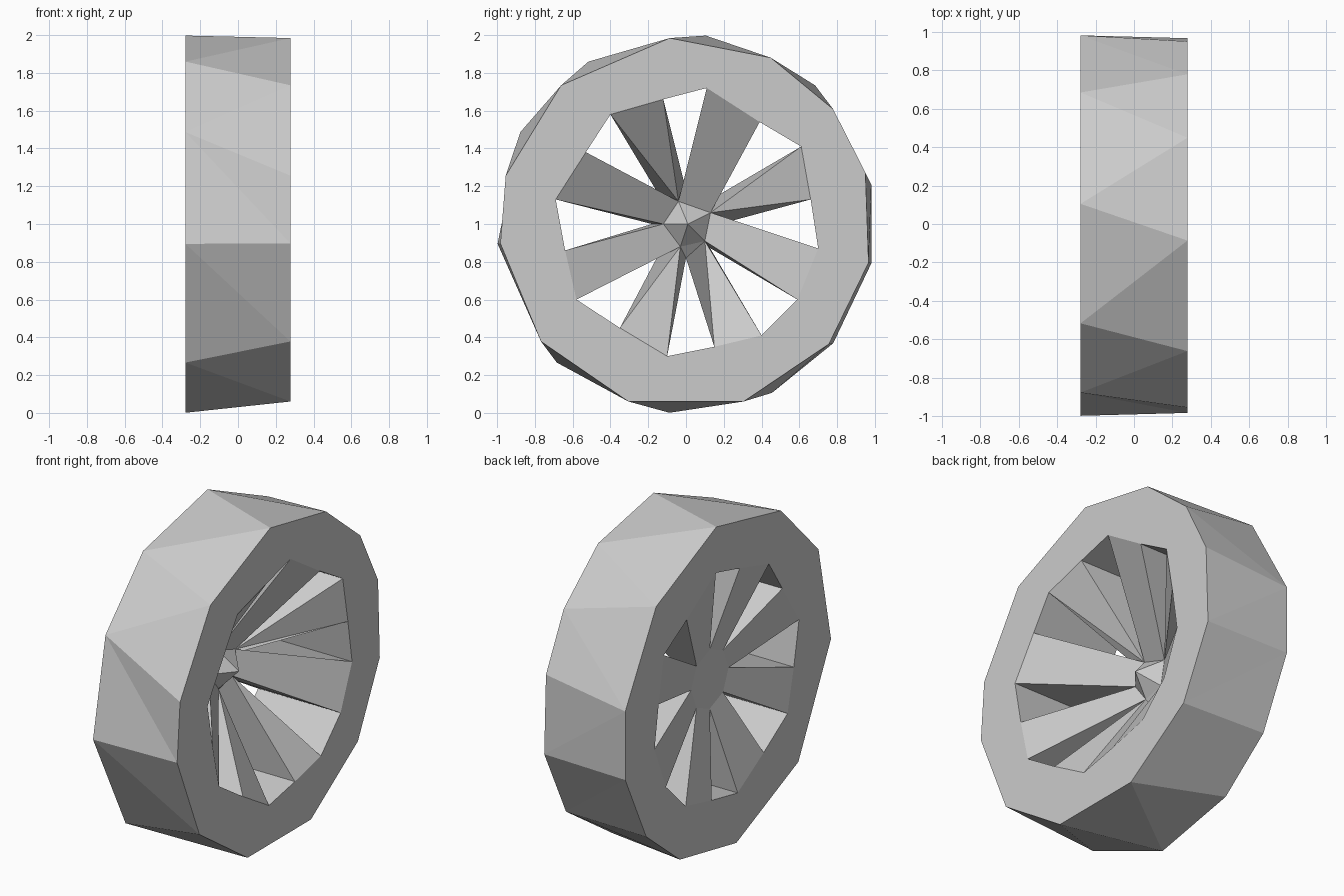
import bpy
import bmesh
from math import atan2, cos, radians, sin, tau
from mathutils import Vector

if "Cube" in bpy.data.objects:
    bpy.data.objects.remove(bpy.data.objects["Cube"], do_unlink=True)

HALF_WIDTH = 0.278
SPOKES = 8

grey = bpy.data.materials.new("plain_grey")
grey.use_nodes = True
grey.diffuse_color = (0.6, 0.6, 0.6, 1)
grey.node_tree.nodes["Principled BSDF"].inputs["Base Color"].default_value = grey.diffuse_color


def point(x, pair):
    """Place a (y, height above axle) pair on the plane at x."""
    return Vector((x, pair[0], pair[1] + 1))


def polar(x, radius, degrees):
    a = radians(degrees)
    return point(x, (radius * cos(a), radius * sin(a)))


def angle(v):
    return atan2(v.z - 1, v.y) % tau


def stitch(loop_a, loop_b):
    """Triangles joining two closed loops that run round the axle."""
    a, b = sorted(loop_a, key=angle), sorted(loop_b, key=angle)
    i = j = 0
    faces = []
    while i < len(a) or j < len(b):
        next_a = angle(a[i]) if i < len(a) else tau
        next_b = angle(b[j]) if j < len(b) else tau
        if i < len(a) and next_a <= next_b:
            faces.append((a[i - 1], a[i], b[j - 1]))
            i += 1
        else:
            faces.append((a[i - 1], b[j], b[j - 1]))
            j += 1
    return faces


def make_part(name, faces, joins):
    """Build a closed shell, orient it, then drop the faces hidden in joins."""
    bm = bmesh.new()
    verts = {}

    def add(corners):
        ring = []
        for co in corners:
            key = tuple(round(c, 4) for c in co)
            if key not in verts:
                verts[key] = bm.verts.new(co)
            if verts[key] not in ring:
                ring.append(verts[key])
        return bm.faces.new(ring) if len(ring) > 2 else None

    for face in faces:
        add(face)
    hidden = [add(face) for face in joins]
    bmesh.ops.recalc_face_normals(bm, faces=bm.faces)
    bmesh.ops.delete(bm, geom=hidden, context="FACES_ONLY")
    mesh = bpy.data.meshes.new(name)
    bm.to_mesh(mesh)
    bm.free()
    mesh.materials.append(grey)
    obj = bpy.data.objects.new(name, mesh)
    bpy.context.collection.objects.link(obj)


# Uneven faceted outlines of the tyre, one for each side
right_outer = [polar(HALF_WIDTH, 0.988, a) for a in
               (16, 38, 63, 95, 132, 165, 186, 219, 252, 288, 320, 348)]
left_outer = [polar(-HALF_WIDTH, 1.003, a) for a in
              (12, 47, 84, 121, 151, 186, 227, 265, 297, 321, 348)]

# Inner edge of the rim: two points for each spoke
inner = [(.11, .72), (.39, .54), (.61, .41), (.66, .13),
         (.7, -.13), (.59, -.4), (.4, -.59), (.15, -.65),
         (-.1, -.7), (-.35, -.55), (-.58, -.4), (-.64, -.14),
         (-.69, .13), (-.53, .38), (-.4, .58), (-.12, .66)]
right_inner = [point(HALF_WIDTH, p) for p in inner]
left_inner = [point(-HALF_WIDTH, p) for p in inner]

# Tyre ring: tread, both sides and the barrel seen through the openings
barrel = [(right_inner[i - 1], right_inner[i], left_inner[i], left_inner[i - 1])
          for i in range(len(inner))]
tyre = stitch(left_outer, right_outer)
tyre += stitch(right_outer, right_inner) + stitch(left_outer, left_inner)
make_part("tyre_ring", tyre + barrel[0::2], barrel[1::2])

# Hub: five-sided nose on one side, flat recessed cap on the other
hub = [point(-0.11, p) for p in
       ((-.04, .12), (.13, .06), (.1, -.09), (-.03, -.12), (-.12, 0))]
nose = Vector((0, 0.01, 1))
cap = [polar(-0.16, 0.18, 45 - 45 * k) for k in range(SPOKES)]
web = [(hub[i - 1], hub[i], nose) for i in range(len(hub))] + [cap]

# Wedge spokes, full width at the rim and thin at the hub
roots = [(0, 1), (1, 1), (1, 2), (2, 2), (3, 3), (3, 4), (4, 0), (0, 0)]
for k, (start, end) in enumerate(roots):
    a, b = 2 * k, 2 * k + 1
    web += [
        (right_inner[a], right_inner[b], hub[end], hub[start]),
        (left_inner[a], left_inner[b], cap[k], cap[k - 1]),
        (right_inner[a], left_inner[a], cap[k - 1], hub[start]),
        (right_inner[b], left_inner[b], cap[k], hub[end]),
        (hub[end], hub[roots[(k + 1) % SPOKES][0]], cap[k]),
    ]
make_part("spokes_and_hub", web, barrel[1::2])
